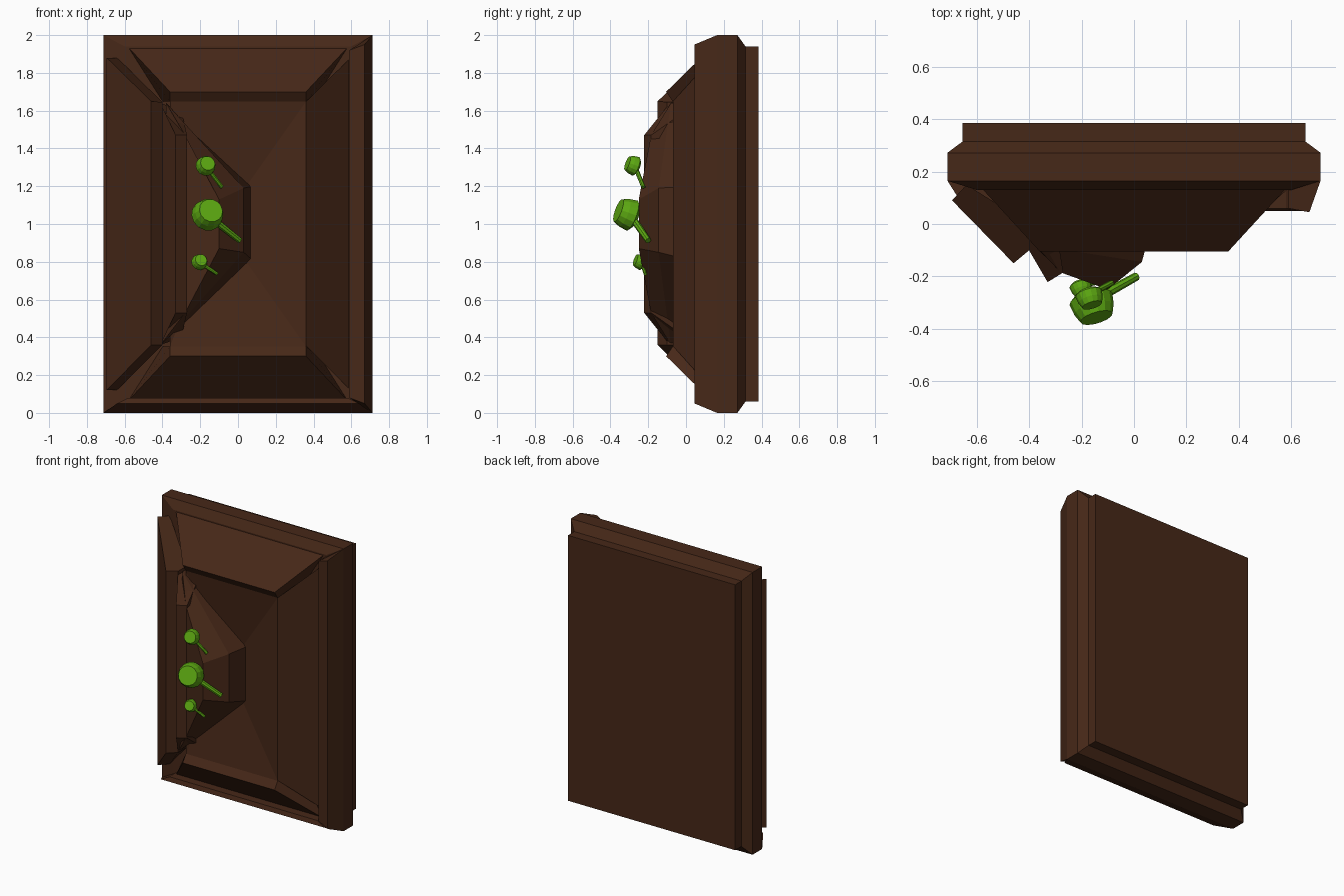
import bpy, bmesh
from mathutils import Vector

if "Cube" in bpy.data.objects:
    bpy.data.objects.remove(bpy.data.objects["Cube"])


def material(name, rgb):
    m = bpy.data.materials.new(name)
    m.diffuse_color = (*rgb, 1)
    m.use_nodes = True
    m.node_tree.nodes["Principled BSDF"].inputs["Base Color"].default_value = m.diffuse_color
    return m


WOOD = material("dark_wood", (0.062, 0.021, 0.009))
GREEN = material("mushroom_green", (0.11, 0.40, 0.006))


def loft(name, rings, mat, caps=True):
    """Skin a list of equal-length point rings into a closed flat-shaded solid."""
    bm = bmesh.new()
    vs = [[bm.verts.new(p) for p in r] for r in rings]
    n = len(vs[0])
    for a, b in zip(vs, vs[1:]):
        for i in range(n):
            j = (i + 1) % n
            bm.faces.new((a[i], a[j], b[j], b[i]))
    if caps:
        bm.faces.new(vs[0])
        bm.faces.new(vs[-1])
    bmesh.ops.recalc_face_normals(bm, faces=bm.faces)
    me = bpy.data.meshes.new(name)
    bm.to_mesh(me)
    bm.free()
    ob = bpy.data.objects.new(name, me)
    ob.data.materials.append(mat)
    bpy.context.collection.objects.link(ob)
    return ob


def upright(name, section):
    """Vertical plank; section points are (x, y, bottom z, top z)."""
    return loft(name, [[(x, y, a) for x, y, a, b in section],
                       [(x, y, b) for x, y, a, b in section]], WOOD)


def rail(name, section):
    """Horizontal plank; section points are (half width, y, z)."""
    return loft(name, [[(s * w, y, z) for w, y, z in section] for s in (-1, 1)], WOOD)


def rect(hx, y, hz):
    return [(-hx, y, 1 - hz), (hx, y, 1 - hz), (hx, y, 1 + hz), (-hx, y, 1 + hz)]


# Back slab with stepped rear and chamfered front rim
loft("back_slab", [rect(0.655, 0.385, 0.94), rect(0.655, 0.315, 0.94),
                   rect(0.7125, 0.272, 1.0), rect(0.7125, 0.165, 1.0),
                   rect(0.60, 0.13, 0.94)], WOOD)

# Raised lips on the right and bottom
upright("right_lip", [(0.7125, 0.165, 0.0, 2.0), (0.67, 0.045, 0.05, 1.95),
                      (0.59, 0.06, 0.08, 1.92), (0.59, 0.16, 0.08, 1.92)])
rail("bottom_lip", [(0.7125, 0.165, 0.0), (0.64, 0.05, 0.05),
                    (0.58, 0.06, 0.08), (0.58, 0.16, 0.08)])

# Sloping frame planks, top and bottom mirrored about z = 1
for name, s in (("top_plank", 1), ("bottom_plank", -1)):
    rail(name, [(0.585, 0.14, 1 + s * 0.94), (0.36, -0.105, 1 + s * 0.70),
                (0.36, -0.07, 1 + s * 0.648), (0.40, 0.14, 1 + s * 0.648)])
upright("right_plank", [(0.595, 0.14, 0.12, 1.88), (0.36, -0.07, 0.355, 1.648),
                        (0.36, 0.14, 0.355, 1.648)])
upright("left_plank", [(-0.695, 0.09, 0.12, 1.88), (-0.46, -0.15, 0.36, 1.65),
                       (-0.40, -0.10, 0.36, 1.645), (-0.40, 0.0, 0.36, 1.645),
                       (-0.64, 0.15, 0.12, 1.88)])

# Recessed centre panel sinking to a point
loft("centre_panel", [rect(0.36, -0.07, 0.648),
                      [(-0.1 + x, 0.02, z) for x, y, z in rect(0.01, 0, 0.01)]], WOOD)\
    .data.update()
panel = bpy.data.objects["centre_panel"].data
bm = bmesh.new()
bm.from_mesh(panel)
front = [f for f in bm.faces if all(abs(v.co.y + 0.07) < 1e-4 for v in f.verts)]
bmesh.ops.delete(bm, geom=front, context='FACES_ONLY')
bmesh.ops.reverse_faces(bm, faces=bm.faces)
bm.to_mesh(panel)
bm.free()

# Inner plank and faceted bulge
upright("inner_plank", [(-0.41, -0.085, 0.36, 1.64), (-0.33, -0.222, 0.53, 1.47),
                        (-0.27, -0.185, 0.53, 1.47), (-0.30, 0.0, 0.40, 1.60),
                        (-0.41, 0.0, 0.36, 1.64)])
loft("bulge", [
    [(-0.38, 0.02, 1.64), (0.075, 0.02, 1.20), (0.075, 0.02, 0.81), (-0.41, 0.02, 0.36)],
    [(-0.38, -0.08, 1.64), (0.03, -0.145, 1.19), (0.03, -0.145, 0.85), (-0.41, -0.08, 0.36)],
    [(-0.28, -0.185, 1.47), (-0.10, -0.25, 1.13), (-0.10, -0.25, 0.87), (-0.28, -0.185, 0.53)],
], WOOD)


def circle(centre, axis, radius, n):
    side = axis.to_track_quat('Z', 'Y')
    from_angle = [Vector((1, 0, 0)), Vector((0, 1, 0))]
    u, v = side @ from_angle[0], side @ from_angle[1]
    import math
    return [centre + radius * (math.cos(6.283185 * i / n) * u +
                               math.sin(6.283185 * i / n) * v) for i in range(n)]


# Mushrooms: flat-topped caps on thin slanted stems
AXIS = Vector((0.27, -0.9, 0.34)).normalized()
for label, tip, root, s in (
        ("middle", (-0.143, -0.358, 1.072), (0.01, -0.20, 0.912), 1.0),
        ("upper", (-0.160, -0.310, 1.322), (-0.085, -0.225, 1.195), 0.62),
        ("lower", (-0.195, -0.268, 0.810), (-0.11, -0.215, 0.735), 0.5)):
    tip, root = Vector(tip), Vector(root)
    cap = [(0.0, 0.064), (0.035, 0.078), (0.08, 0.085), (0.10, 0.06)]
    loft(label + "_mushroom_cap",
         [circle(tip - AXIS * d * s, AXIS, r * s, 14) for d, r in cap], GREEN)
    base = tip - AXIS * 0.07 * s
    d = (root - base).normalized()
    loft(label + "_mushroom_stem",
         [circle(base, d, 0.02 * s, 8), circle(root, d, 0.013 * s + 0.003, 8)], GREEN)
